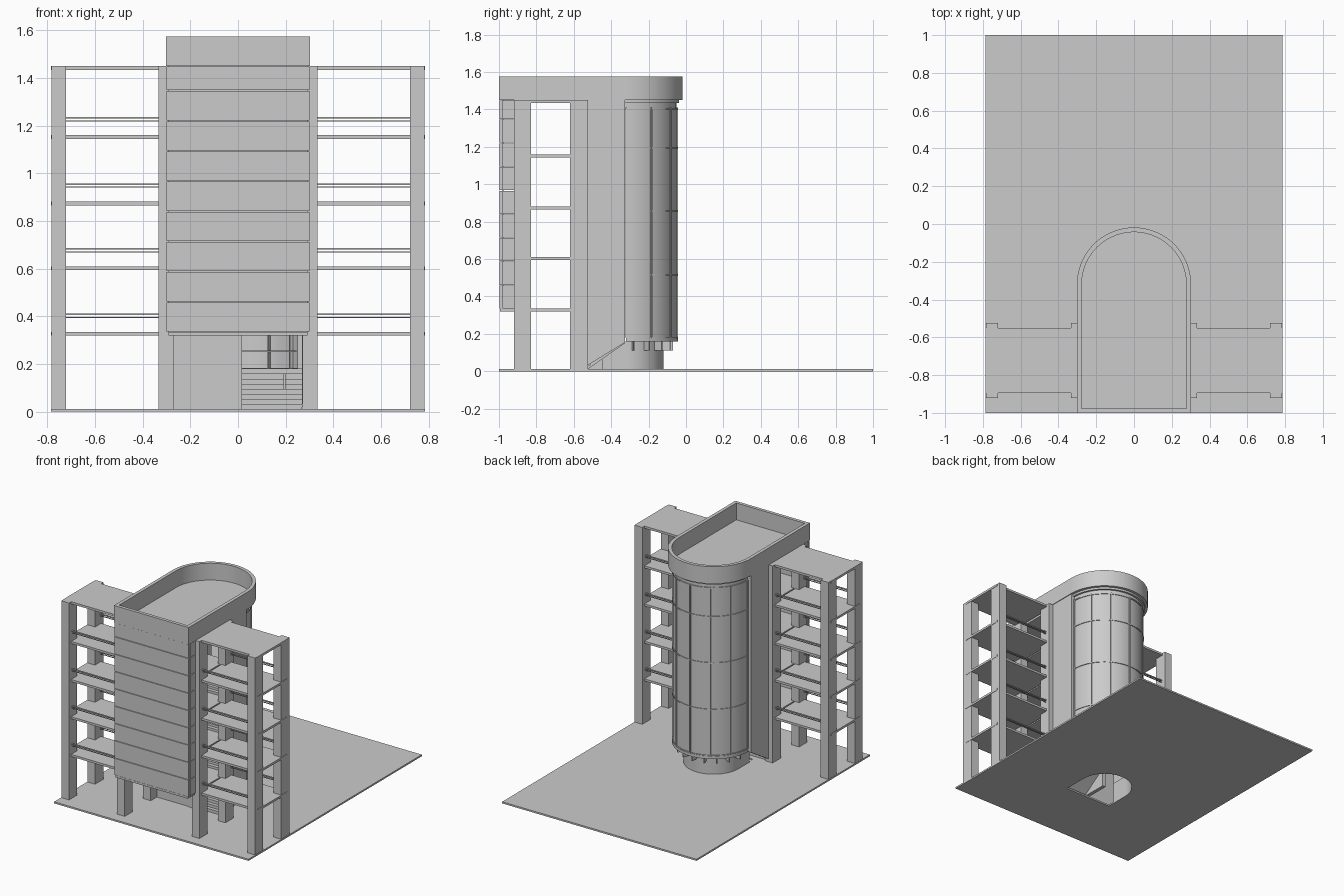
import bpy, bmesh, math

if "Cube" in bpy.data.objects:
    bpy.data.objects.remove(bpy.data.objects["Cube"])

CY, R = -0.32, 0.30            # centre and radius of the rounded stair end
FLOORS = [0.335, 0.61, 0.882, 1.16, 1.45]


def extrude(name, pts, vec, to3d, smooth=False):
    bm = bmesh.new()
    face = bm.faces.new([bm.verts.new(to3d(p)) for p in pts])
    ext = bmesh.ops.extrude_face_region(bm, geom=[face])
    bmesh.ops.translate(bm, vec=vec, verts=[g for g in ext['geom'] if isinstance(g, bmesh.types.BMVert)])
    bmesh.ops.recalc_face_normals(bm, faces=bm.faces)
    me = bpy.data.meshes.new(name)
    bm.to_mesh(me)
    bm.free()
    ob = bpy.data.objects.new(name, me)
    bpy.context.collection.objects.link(ob)
    if smooth:
        bpy.ops.object.select_all(action='DESELECT')
        bpy.context.view_layer.objects.active = ob
        ob.select_set(True)
        bpy.ops.object.shade_smooth_by_angle(angle=math.radians(30))
    return ob


def prism(name, pts, z0, z1, smooth=False):
    return extrude(name, pts, (0, 0, z1 - z0), lambda p: (p[0], p[1], z0), smooth)


def side_profile(name, pts, x0, x1):
    return extrude(name, pts, (x1 - x0, 0, 0), lambda p: (x0, p[0], p[1]))


def box(name, x0, x1, y0, y1, z0, z1):
    return prism(name, [(x0, y0), (x1, y0), (x1, y1), (x0, y1)], z0, z1)


def arc(r, n=36):
    return [(r * math.cos(math.pi * i / n), CY + r * math.sin(math.pi * i / n)) for i in range(n + 1)]


def u_shape(r, y_front):
    return [(r, y_front)] + arc(r) + [(-r, y_front)]


def arc_shell(name, r0, r1, z0, z1):
    return prism(name, arc(r1) + arc(r0)[::-1], z0, z1, True)


def u_shell(name, r0, r1, y_front, z0, z1):
    return prism(name, u_shape(r1, y_front) + u_shape(r0, y_front)[::-1], z0, z1, True)


def radial_bar(name, ang, r0, r1, w, z0, z1):
    c, s = math.cos(ang), math.sin(ang)
    pts = [(r * c - t * s, CY + r * s + t * c) for r, t in ((r0, -w), (r1, -w), (r1, w), (r0, w))]
    return prism(name, pts, z0, z1)


# Ground plate with a D-shaped opening under the stair
ground = box("ground_plate", -0.785, 0.785, -1, 1, 0, 0.012)
cutter = prism("ground_cutter", u_shape(0.19, -0.5), -0.1, 0.1)
cutter.hide_render = True
mod = ground.modifiers.new("hole", 'BOOLEAN')
mod.operation, mod.object = 'DIFFERENCE', cutter
bpy.context.view_layer.objects.active = ground
bpy.ops.object.modifier_apply(modifier=mod.name)
bpy.data.objects.remove(cutter)

# Columns: two rows, outer and inner
for x in (-0.752, -0.302, 0.302, 0.752):
    for y0, y1 in ((-0.92, -0.83), (-0.62, -0.525)):
        box("column", x - 0.031, x + 0.031, y0, y1, 0.012, 1.45)

# Floor slabs across both wings and the core, with handrails
for i, z in enumerate(FLOORS):
    for s in (-1, 1):
        a, b = sorted((s * 0.3, s * 0.785))
        box("wing_slab", a, b, -0.895, -0.55, z - 0.016, z)
        if i < 4:
            a, b = sorted((s * 0.33, s * 0.722))
            for y in (-0.885, -0.56):
                box("handrail", a, b, y - 0.006, y + 0.006, z + 0.07, z + 0.076)
                box("lower_rail", a, b, y - 0.003, y + 0.003, z + 0.058, z + 0.062)
    if i < 4:
        box("core_slab", -0.29, 0.29, -0.98, -0.54, z - 0.016, z)

# Front cladding: panels separated by narrow joints, with side returns
box("front_backing", -0.292, 0.292, -0.985, -0.975, 0.325, 1.45)
joints = [0.335, 0.46, 0.588, 0.714, 0.84, 0.967, 1.093, 1.22, 1.347, 1.45]
for z0, z1 in zip(joints, joints[1:]):
    box("front_panel", -0.3, 0.3, -0.997, -0.983, z0 + 0.002, z1 - 0.002)
    for s in (-1, 1):
        a, b = sorted((s * 0.287, s * 0.301))
        box("side_return_panel", a, b, -0.98, -0.91, z0 + 0.002, z1 - 0.002)
box("front_sill", -0.292, 0.292, -0.995, -0.905, 0.32, 0.335)

# Roof, parapet and the ring below it
prism("roof", u_shape(0.282, -0.98), 1.435, 1.452)
u_shell("parapet", 0.277, 0.302, -0.99, 1.45, 1.575)
box("parapet_front", -0.302, 0.302, -1.0, -0.976, 1.45, 1.575)
u_shell("roof_ring", 0.255, 0.268, -0.54, 1.405, 1.452)

# Stair side walls with a bottom edge that follows the stair
for s in (-1, 1):
    a, b = sorted((s * 0.268, s * 0.297))
    side_profile("stair_side_wall", [(-0.545, 0.02), (-0.325, 0.155), (-0.325, 1.45), (-0.545, 1.45)], a, b)

# Curved glazing with transoms and mullions
arc_shell("curved_glazing", 0.264, 0.270, 0.178, 1.41)
for z in (0.18, 0.517, 0.857, 1.195, 1.405):
    arc_shell("transom", 0.256, 0.275, z - 0.004, z + 0.004)
for i in range(7):
    radial_bar("mullion", math.pi * i / 6, 0.25, 0.277, 0.004, 0.178, 1.41)
arc_shell("glazing_lip", 0.2, 0.277, 0.158, 0.178)

# Base drum and brackets
u_shell("base_drum", 0.19, 0.2, -0.45, 0.0, 0.16)
for i in range(9):
    radial_bar("lip_bracket", math.pi * (i + 0.5) / 9, 0.19, 0.25, 0.004, 0.11, 0.16)

# Central stair wall and ground-level closing wall
box("stair_spine", -0.015, 0.012, -0.545, -0.325, 0.012, 1.435)
box("spine_end", -0.02, 0.017, -0.555, -0.54, 0.012, 0.32)
box("ground_stair_wall", -0.27, -0.015, -0.55, -0.54, 0.012, 0.32)


def flight(x0, x1, z0, z1, forward, n=8):
    """Saw-tooth flight between y -0.54 and -0.33."""
    ya, yb = (-0.54, -0.33) if forward else (-0.33, -0.54)
    dy, dz = (yb - ya) / n, (z1 - z0) / n
    pts = [(ya, z0)]
    for i in range(n):
        pts += [(ya + i * dy, z0 + (i + 1) * dz), (ya + (i + 1) * dy, z0 + (i + 1) * dz)]
    pts += [(yb, z1 - dz - 0.012), (ya + dy * 0.6, z0)]
    side_profile("stair_flight", pts, x0, x1)


# Stairs: right flight to the half landing, left flight back to the floor
levels = [0.012] + FLOORS[:4]
for lo, hi in zip(levels, levels[1:]):
    mid = 0.18 if lo < 0.1 else (lo + hi) / 2
    flight(0.012, 0.268, lo, mid, True)
    flight(-0.268, -0.015, mid, hi, False)
    prism("half_landing", arc(0.255), mid - 0.014, mid)
    arc_shell("landing_rail", 0.24, 0.246, mid + 0.07, mid + 0.076)
